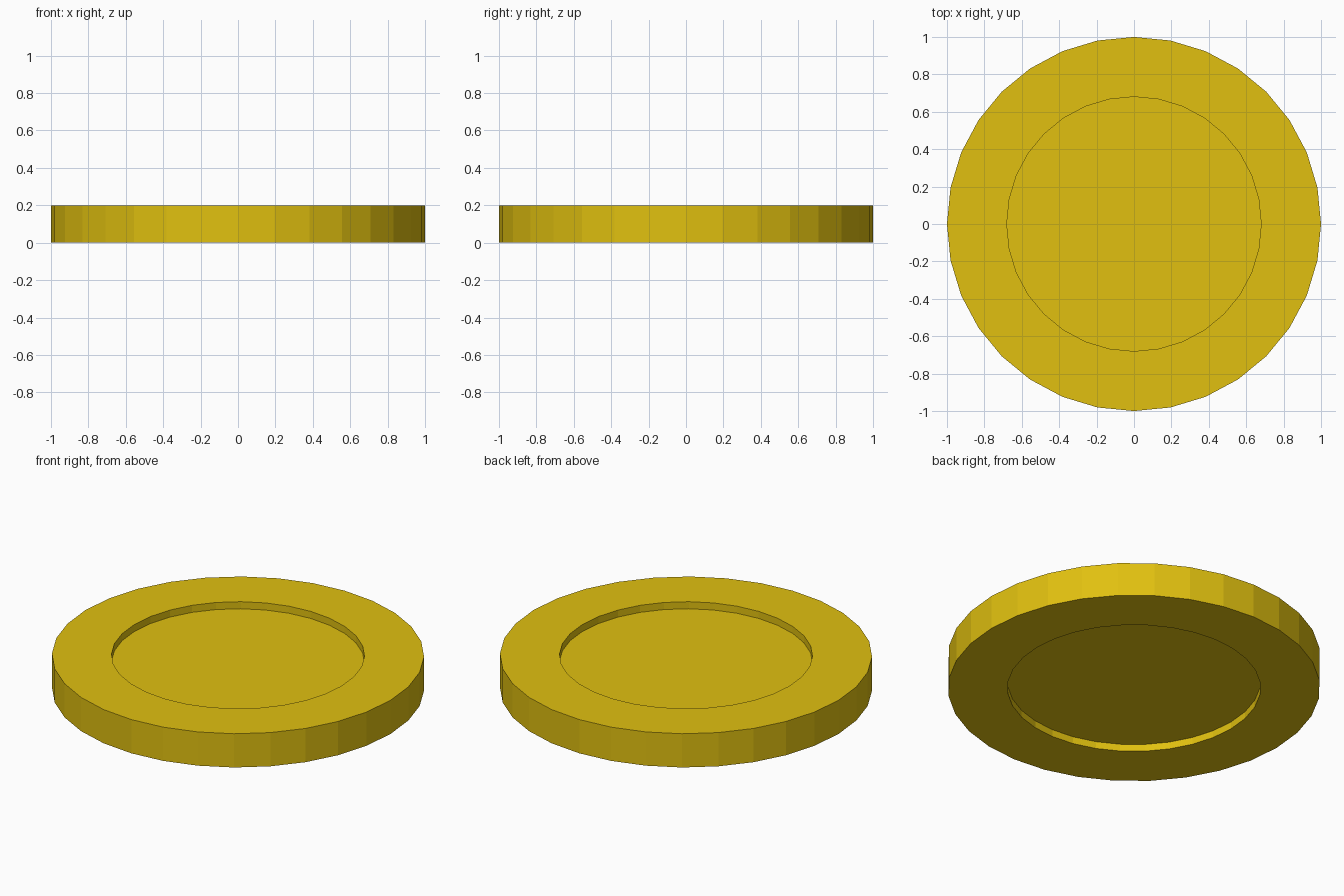
import bpy, bmesh
from math import cos, sin, pi

if "Cube" in bpy.data.objects:
    bpy.data.objects.remove(bpy.data.objects["Cube"])

SIDES = 32
# Cross-section (radius, height): recessed face below, raised rim, recessed face above
PROFILE = [(0.68, 0.042), (0.68, 0.0), (1.0, 0.0),
           (1.0, 0.2), (0.68, 0.2), (0.68, 0.158)]

# Coin body: rings of the profile bridged together, capped by the two faces
bm = bmesh.new()
rings = [[bm.verts.new((r * cos(2 * pi * i / SIDES), r * sin(2 * pi * i / SIDES), z))
          for i in range(SIDES)] for r, z in PROFILE]
for a, b in zip(rings, rings[1:]):
    for i in range(SIDES):
        j = (i + 1) % SIDES
        bm.faces.new((a[i], a[j], b[j], b[i]))
bm.faces.new(rings[0][::-1])
bm.faces.new(rings[-1])
bmesh.ops.recalc_face_normals(bm, faces=bm.faces)

mesh = bpy.data.meshes.new("coin")
bm.to_mesh(mesh)
bm.free()
coin = bpy.data.objects.new("coin", mesh)
bpy.context.collection.objects.link(coin)

# Gold colour
gold = bpy.data.materials.new("gold")
gold.diffuse_color = (0.75, 0.53, 0.005, 1.0)
gold.use_nodes = True
gold.node_tree.nodes["Principled BSDF"].inputs["Base Color"].default_value = gold.diffuse_color
mesh.materials.append(gold)
